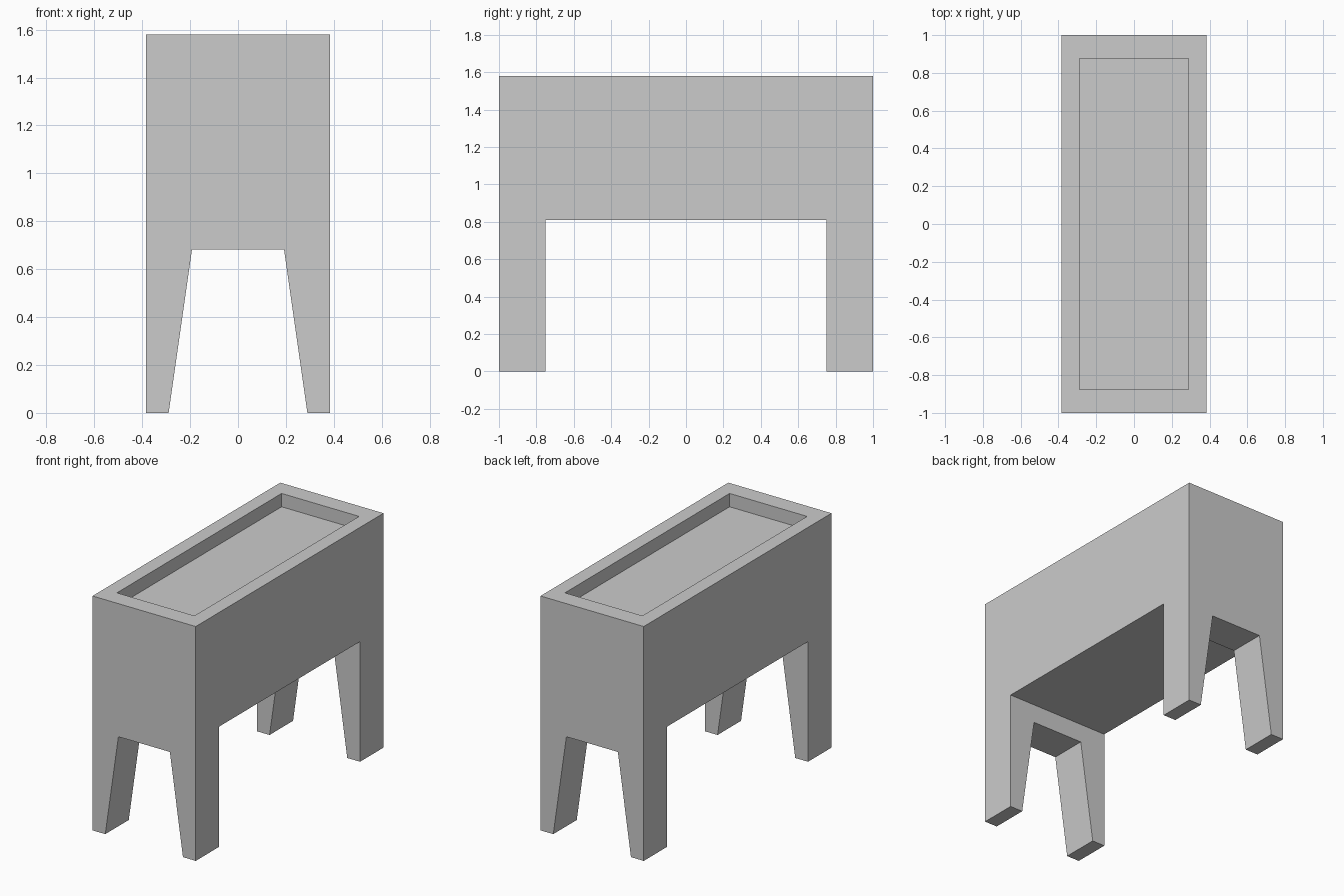
import bpy
import bmesh
from mathutils import Vector

if "Cube" in bpy.data.objects:
    bpy.data.objects.remove(bpy.data.objects["Cube"])


def prism(name, points, offset):
    """Extrude a closed 3D outline along the offset vector."""
    bm = bmesh.new()
    face = bm.faces.new([bm.verts.new(p) for p in points])
    ext = bmesh.ops.extrude_face_region(bm, geom=[face])
    moved = [g for g in ext["geom"] if isinstance(g, bmesh.types.BMVert)]
    bmesh.ops.translate(bm, verts=moved, vec=Vector(offset))
    bmesh.ops.recalc_face_normals(bm, faces=bm.faces)
    mesh = bpy.data.meshes.new(name)
    bm.to_mesh(mesh)
    bm.free()
    obj = bpy.data.objects.new(name, mesh)
    bpy.context.collection.objects.link(obj)
    return obj


def cut(target, cutter):
    """Subtract the cutter, then discard it."""
    cutter.hide_render = True
    mod = target.modifiers.new(cutter.name, "BOOLEAN")
    mod.operation = "DIFFERENCE"
    mod.solver = "EXACT"
    mod.object = cutter
    bpy.context.view_layer.objects.active = target
    bpy.ops.object.modifier_apply(modifier=mod.name)
    bpy.data.objects.remove(cutter)


W, L, H = 0.385, 1.0, 1.58

# Trough body and end supports: side profile extruded across the width
side = [(-L, 0), (-0.75, 0), (-0.75, 0.81), (0.75, 0.81),
        (0.75, 0), (L, 0), (L, H), (-L, H)]
planter = prism("raised_planter", [(-W, y, z) for y, z in side], (2 * W, 0, 0))

# Tapered opening that splits each end support into two legs
# (the slanted sides are continued below the floor for a clean cut)
arch = [(-0.304, -0.1), (0.304, -0.1), (0.192, 0.683), (-0.192, 0.683)]
cut(planter, prism("leg_opening", [(x, -1.2, z) for x, z in arch], (0, 2.4, 0)))

# Shallow recess in the top
X, Y = 0.289, 0.877
rim = [(-X, -Y), (X, -Y), (X, Y), (-X, Y)]
cut(planter, prism("top_recess", [(x, y, H - 0.09) for x, y in rim], (0, 0, 0.3)))
